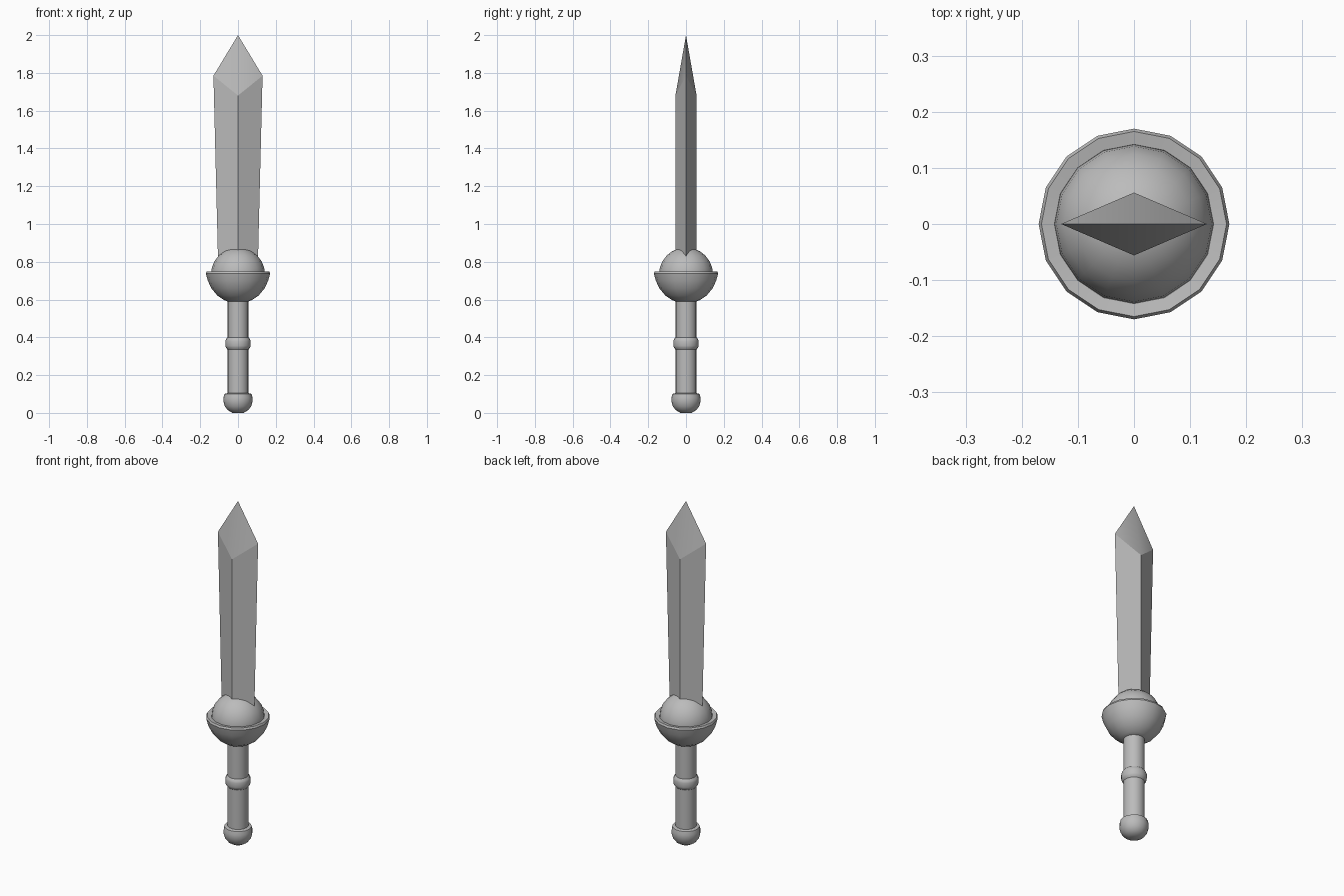
import bpy, bmesh, math

cube = bpy.data.objects.get("Cube")
if cube:
    bpy.data.objects.remove(cube)

steel = bpy.data.materials.new("grey steel")
steel.use_nodes = True
GREY = (0.5, 0.5, 0.5, 1)
steel.diffuse_color = GREY
steel.node_tree.nodes["Principled BSDF"].inputs["Base Color"].default_value = GREY


def finish(name, bm):
    bmesh.ops.recalc_face_normals(bm, faces=bm.faces)
    mesh = bpy.data.meshes.new(name)
    bm.to_mesh(mesh)
    bm.free()
    mesh.materials.append(steel)
    obj = bpy.data.objects.new(name, mesh)
    bpy.context.collection.objects.link(obj)
    return obj


def lathe(name, profile, sides=16, angle=35):
    """Turn a (radius, height) profile around z and cap its ends."""
    bm = bmesh.new()
    rings = [[bm.verts.new((r * math.cos(math.tau * i / sides),
                            r * math.sin(math.tau * i / sides), z))
              for i in range(sides)] for r, z in profile]
    for low, high in zip(rings, rings[1:]):
        for i in range(sides):
            j = (i + 1) % sides
            bm.faces.new((low[i], low[j], high[j], high[i]))
    bm.faces.new(rings[0])
    bm.faces.new(rings[-1])
    obj = finish(name, bm)
    bpy.ops.object.select_all(action="DESELECT")
    obj.select_set(True)
    bpy.context.view_layer.objects.active = obj
    bpy.ops.object.shade_smooth_by_angle(angle=math.radians(angle))


# Handle: rounded pommel, plain grip and a raised band
lathe("pommel", [(0.03, 0), (0.055, 0.015), (0.07, 0.035), (0.077, 0.06),
                 (0.077, 0.08), (0.072, 0.1), (0.055, 0.105)])
lathe("grip", [(0.056, 0.08), (0.056, 0.63)])
lathe("grip_band", [(0.054, 0.333), (0.064, 0.345), (0.067, 0.355),
                    (0.067, 0.38), (0.064, 0.39), (0.054, 0.402)])

# Guard: open bowl with a flat rim, holding a ball
lathe("guard_bowl", [(0.05, 0.588), (0.075, 0.598), (0.11, 0.622),
                     (0.14, 0.658), (0.16, 0.7), (0.17, 0.738),
                     (0.165, 0.749), (0.142, 0.745), (0.13, 0.7)])
steps = 8
lathe("guard_ball", [(0.143 * math.cos(a), 0.733 + 0.143 * math.sin(a))
                     for a in (math.radians(-30 + 118 * i / steps)
                               for i in range(steps + 1))])

# Blade: diamond section that widens upward, with a faceted point
bm = bmesh.new()
THICK = 0.056
base = [bm.verts.new(p) for p in ((0.104, 0, 0.74), (0, THICK, 0.74),
                                  (-0.104, 0, 0.74), (0, -THICK, 0.74))]
shoulder = [bm.verts.new(p) for p in ((0.13, 0, 1.785), (0, THICK, 1.68),
                                      (-0.13, 0, 1.785), (0, -THICK, 1.68))]
tip = bm.verts.new((0, 0, 2))
bm.faces.new(base)
for i in range(4):
    j = (i + 1) % 4
    bm.faces.new((base[i], base[j], shoulder[j], shoulder[i]))
    bm.faces.new((shoulder[i], shoulder[j], tip))
# Only the short ridges on the front and back of the point are soft
for face in bm.faces:
    face.smooth = True
for edge in bm.edges:
    edge.smooth = tip in edge.verts and abs(edge.other_vert(tip).co.y) > 0.01
finish("blade", bm)
